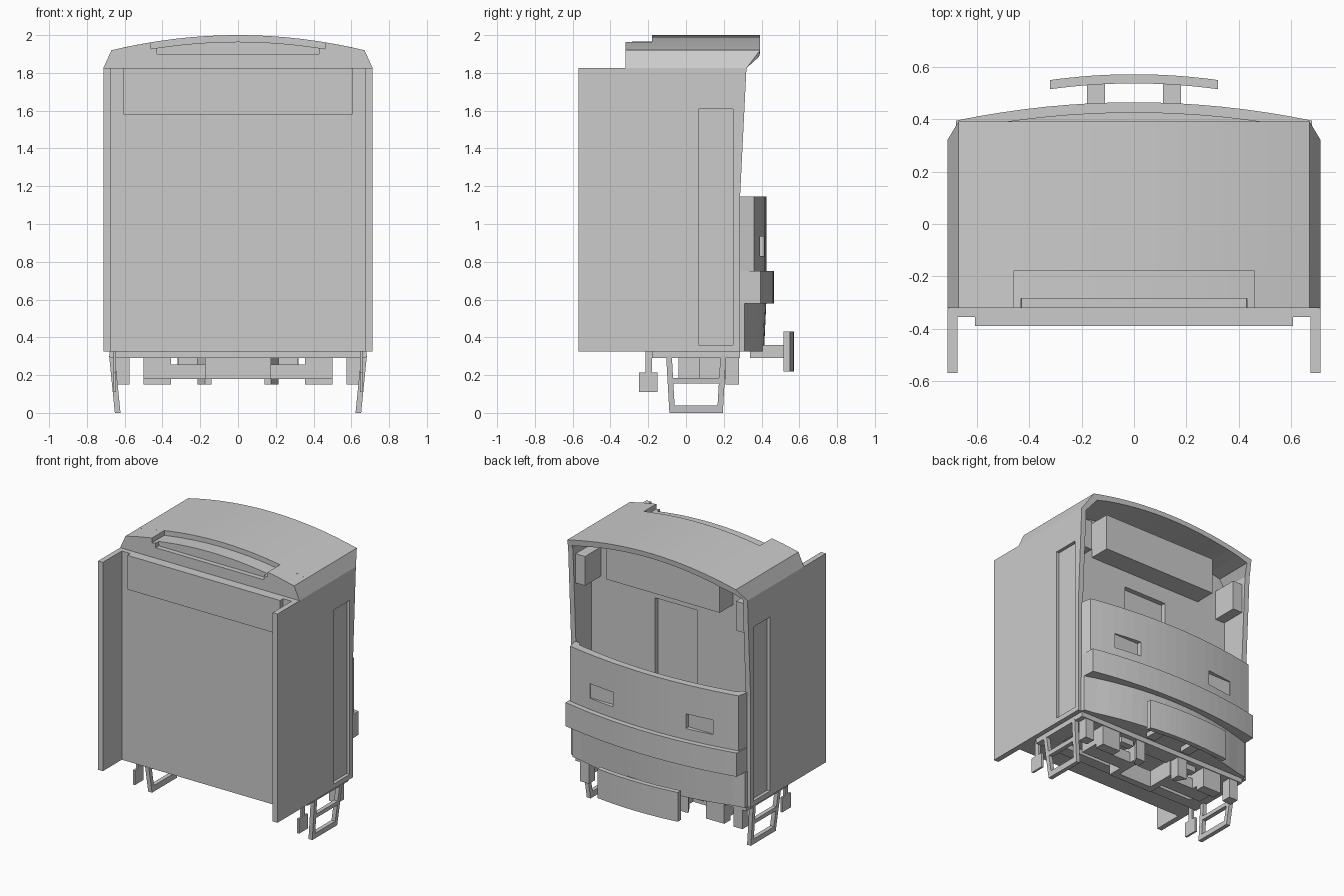
import bpy, bmesh

cube = bpy.data.objects.get("Cube")
if cube:
    bpy.data.objects.remove(cube, do_unlink=True)

grey = bpy.data.materials.new("plain_grey")
grey.use_nodes = True
grey.diffuse_color = (0.6, 0.6, 0.6, 1)
grey.node_tree.nodes["Principled BSDF"].inputs["Base Color"].default_value = (0.6, 0.6, 0.6, 1)


def finish(name, bm):
    bmesh.ops.recalc_face_normals(bm, faces=bm.faces)
    mesh = bpy.data.meshes.new(name)
    bm.to_mesh(mesh)
    bm.free()
    mesh.materials.append(grey)
    obj = bpy.data.objects.new(name, mesh)
    bpy.context.collection.objects.link(obj)
    return obj


def prism(name, outline, place, a, b):
    """Extrude a 2D outline between depths a and b; place maps (u, v, depth) to a point."""
    bm = bmesh.new()
    near = [bm.verts.new(place(u, v, a)) for u, v in outline]
    far = [bm.verts.new(place(u, v, b)) for u, v in outline]
    bm.faces.new(near)
    bm.faces.new(far[::-1])
    for i in range(len(outline)):
        j = (i + 1) % len(outline)
        bm.faces.new((near[i], far[i], far[j], near[j]))
    return finish(name, bm)


def plan(u, v, d):
    return (u, v, d)


def section(u, v, d):
    return (u, d, v)


def box(name, x, y, z):
    outline = [(x[0], y[0]), (x[1], y[0]), (x[1], y[1]), (x[0], y[1])]
    return prism(name, outline, plan, *z)


def pair(name, x, y, z):
    """A box on each side."""
    box("left_" + name, x, y, z)
    box("right_" + name, (-x[1], -x[0]), y, z)


def cut(obj, cutter):
    mod = obj.modifiers.new("recess", "BOOLEAN")
    mod.operation = "DIFFERENCE"
    mod.solver = "EXACT"
    mod.object = cutter
    bpy.context.view_layer.objects.active = obj
    bpy.ops.object.modifier_apply(modifier=mod.name)
    bpy.data.objects.remove(cutter, do_unlink=True)


def arc(half, edge, mid, steps=16):
    """Shallow bow from +half to -half."""
    pts = []
    for i in range(steps + 1):
        t = 1 - 2 * i / steps
        pts.append((half * t, mid - (mid - edge) * t * t))
    return pts


# Side walls with recessed doors
side = [(-0.57, 0.325), (0.285, 0.325), (0.285, 1.12), (0.32, 1.825), (-0.57, 1.825)]
for label, s in (("left", 1), ("right", -1)):
    wall = prism(label + "_side_wall", side, lambda u, v, d: (d, u, v), s * 0.675, s * 0.713)
    cut(wall, box("door_cutter", sorted((s * 0.69, s * 0.8)), (0.065, 0.25), (0.36, 1.61)))

# Rear wall with a raised header panel
box("rear_wall", (-0.68, 0.68), (-0.355, -0.315), (0.325, 1.825))
box("rear_header", (-0.607, 0.607), (-0.39, -0.355), (1.58, 1.825))

# Cab wall behind the windscreen with a recessed middle door
cab_wall = prism("cab_wall", [(0.68, 0.34)] + [(0.68, 1.83)] + arc(0.62, 1.9, 1.97)
                 + [(-0.68, 1.83), (-0.68, 0.34)], section, 0.05, 0.11)
cut(cab_wall, box("inner_cutter", (-0.17, 0.17), (0.075, 0.3), (0.4, 1.53)))

# Roof: an open shell, with the notched rear end built in slices
eaves = [(0.713, 1.825)]
crown = arc(0.67, 1.92, 2.0)


def height(x):
    return 2.0 - 0.08 * (x / 0.67) ** 2


def notch(x, deep):
    return 1.9 if deep and abs(x) < 0.431 else height(x) - 0.035


def notched(deep):
    pts = [(0.713, 1.825), (0.67, 1.92), (0.56, height(0.56)), (0.46, height(0.46))]
    mid = [(0.46, notch(0.46, deep)), (0.431, notch(0.431, deep))]
    mid += [(x, notch(x, deep)) for x, _ in arc(0.43, 0, 0, 12)]
    mid += [(-u, v) for u, v in mid[1::-1]]
    return pts + mid + [(-u, v) for u, v in pts[::-1]]


prism("roof_notch_front", notched(True), section, -0.32, -0.285)
prism("roof_notch_back", notched(False), section, -0.285, -0.18)
lining = [(u * 0.95, v - 0.035) for u, v in crown]
shell = eaves + crown + [(-0.713, 1.825), (-0.675, 1.825)] + lining[::-1] + [(0.675, 1.825)]
roof = prism("roof", shell, section, -0.18, 0.392)
for v in roof.data.vertices:
    if v.co.y > 0.3 and v.co.z < 1.89:
        v.co.y = 0.32 + max(0, v.co.z - 1.825) * 1.1

# Floor and frame
prism("floor", [(-0.68, -0.355), (0.68, -0.355), (0.68, 0.285)] + arc(0.66, 0.29, 0.4)
      + [(-0.68, 0.285)], plan, 0.325, 0.345)
pair("sill", (0.56, 0.68), (-0.18, 0.285), (0.29, 0.325))
box("rear_sill", (-0.56, 0.56), (-0.18, -0.1), (0.29, 0.325))
box("front_sill", (-0.56, 0.56), (0.17, 0.285), (0.29, 0.325))


# Bowed nose panels
def nose(name, half, edge, mid, z0, z1, base, depth):
    outer = arc(half, edge, mid)
    inner = arc(half - 0.04, edge - depth, mid - depth)
    outline = ([(base, 0.28)] + outer + [(-base, 0.28), (0.04 - base, 0.28)]
               + inner[::-1] + [(base - 0.04, 0.28)])
    return prism(name, outline, plan, z0, z1)


upper = nose("upper_nose_panel", 0.67, 0.36, 0.427, 0.75, 1.145, 0.685, 0.05)
for s in (1, -1):
    cut(upper, box("lamp_cutter", sorted((s * 0.29, s * 0.49)), (0.383, 0.6), (0.83, 0.935)))
nose("nose_belt", 0.68, 0.395, 0.465, 0.58, 0.75, 0.685, 0.085)
lower = nose("lower_nose_panel", 0.685, 0.31, 0.425, 0.325, 0.58, 0.69, 0.03)
for v in lower.data.vertices:
    if v.co.z < 0.4 and v.co.y > 0.33:
        v.co.y -= 0.012

# Overhead equipment inside the windscreen
box("overhead_box", (-0.45, 0.45), (0.11, 0.26), (1.645, 1.9))
pair("overhead_bracket", (0.6, 0.68), (0.11, 0.29), (1.57, 1.78))

# Bowed bumper on two arms
bow = arc(0.32, 0.55, 0.572)
prism("bumper", bow + [(u, v - 0.035) for u, v in bow[::-1]], plan, 0.22, 0.43)
pair("bumper_arm", (0.11, 0.18), (0.34, 0.535), (0.29, 0.36))

# Underframe
box("cross_beam", (-0.175, 0.175), (-0.04, 0.01), (0.18, 0.3))
pair("long_beam", (0.13, 0.175), (-0.04, 0.21), (0.18, 0.3))
pair("cross_bar", (0.175, 0.36), (0.07, 0.17), (0.18, 0.255))
pair("upper_bar", (0.215, 0.315), (0.2, 0.25), (0.25, 0.3))
pair("end_block", (0.355, 0.5), (0.07, 0.28), (0.18, 0.3))
pair("end_block_foot", (0.355, 0.5), (0.21, 0.28), (0.15, 0.18))
pair("outer_block", (0.575, 0.645), (0.21, 0.28), (0.15, 0.3))
pair("guard_plate", (0.645, 0.66), (-0.25, -0.15), (0.11, 0.215))
pair("guard_stem", (0.645, 0.66), (-0.215, -0.18), (0.215, 0.33))
for s in (1, -1):
    wedge = [(0.14, 0.21), (0.175, 0.21), (0.215, 0.28), (0.14, 0.28)]
    prism("coupling_bracket", [(s * u, v) for u, v in wedge], plan, 0.15, 0.3)


# Step frames leaning inward
def rail(name, s, ends, width, tall):
    """Flat bar in the y-z plane, offset in x with height."""
    (ya, za), (yb, zb) = ends
    w, t = width / 2, tall / 2
    outline = [(ya - w, za - t), (ya + w, za + t), (yb + w, zb + t), (yb - w, zb - t)]
    if tall:
        outline = [(ya, za - t), (yb, zb - t), (yb, zb + t), (ya, za + t)]

    def lean(u, v, d):
        return (s * (0.622 + 0.1 * v + d), u, v)
    prism(name, outline, lean, 0, 0.03)


for label, s in (("left", 1), ("right", -1)):
    rail(label + "_step_back_post", s, ((-0.073, 0.0), (-0.09, 0.3)), 0.03, 0)
    rail(label + "_step_front_post", s, ((0.18, 0.0), (0.197, 0.3)), 0.03, 0)
    rail(label + "_lower_step", s, ((-0.07, 0.02), (0.18, 0.02)), 0, 0.04)
    rail(label + "_upper_step", s, ((-0.08, 0.17), (0.185, 0.17)), 0, 0.03)
